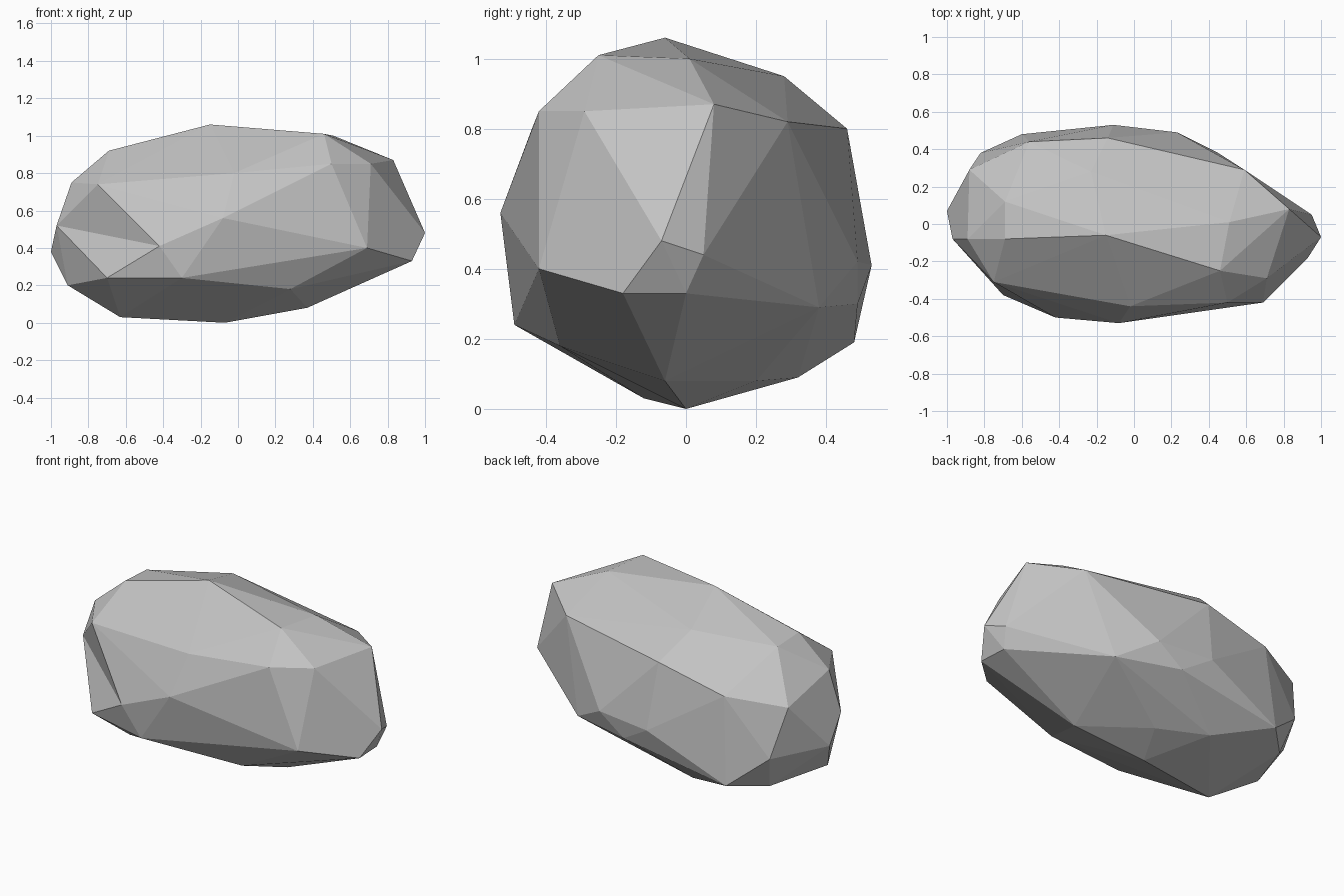
import bpy
import bmesh
from mathutils import Vector

default_cube = bpy.data.objects.get("Cube")
if default_cube:
    bpy.data.objects.remove(default_cube, do_unlink=True)


def make_material(name, colour):
    material = bpy.data.materials.new(name)
    material.diffuse_color = colour
    material.use_nodes = True
    shader = material.node_tree.nodes["Principled BSDF"]
    shader.inputs["Base Color"].default_value = colour
    shader.inputs["Roughness"].default_value = 1.0
    return material


def to_vector(corner):
    """Corners are written in hundredths of a unit."""
    return Vector(corner) / 100


# Corners that border the shallow chip on the front of the stone
chip_top, chip_foot = (-75, -31, 74), (-70, -38, 24)
chip_outer, chip_inner = (-97, -8, 52), (-42, -50, 41)
chip = [chip_top, chip_foot, chip_outer, chip_inner]

# Contours of the stone, from the crown down to the foot
crown = [(-69, -8, 92), (-15, -6, 106), (46, -25, 101), (51, 1, 100),
         (-23, 28, 95), (-69, 12, 91)]
shoulder = [(71, -29, 85), (50, -42, 85), (-2, -44, 80), (-89, -8, 75),
            (-88, 29, 66), (-56, 44, 70), (-14, 46, 80), (59, 29, 82),
            (83, 8, 87)]
waist = [(100, -7, 48), (93, -18, 33), (69, -42, 40), (-8, -53, 56),
         (-100, 7, 38), (-82, 38, 37), (-11, 53, 41), (23, 49, 42),
         (7, 49, 30), (45, 38, 29), (95, 5, 44), (92, 0, 33)]
foot = [(37, -6, 8), (-7, 0, 0), (-63, -12, 3), (-91, -4, 20),
        (-30, -49, 24), (28, -36, 18), (-77, 31, 17), (-60, 48, 19),
        (-27, 32, 9), (2, 20, 8)]

# Wrap the contours in a faceted skin
bm = bmesh.new()
corners = {}
for contour in (chip, crown, shoulder, waist, foot):
    for corner in contour:
        corners[corner] = bm.verts.new(to_vector(corner))
bmesh.ops.convex_hull(bm, input=list(bm.verts), use_existing_faces=False)

# Turn the ridge across the chip inward so that it becomes a hollow
ridge = bm.edges.get((corners[chip_top], corners[chip_foot]))
if ridge and len(ridge.link_faces) == 2:
    bmesh.utils.edge_rotate(ridge, True)

# Remove any corner that is not part of the skin
loose = [vert for vert in bm.verts if not vert.link_faces]
bmesh.ops.delete(bm, geom=loose, context="VERTS")
bmesh.ops.recalc_face_normals(bm, faces=list(bm.faces))
for face in bm.faces:
    face.smooth = False

# Boulder object
mesh = bpy.data.meshes.new("boulder")
bm.to_mesh(mesh)
bm.free()
mesh.materials.append(make_material("stone grey", (0.55, 0.55, 0.55, 1.0)))
boulder = bpy.data.objects.new("boulder", mesh)
bpy.context.collection.objects.link(boulder)
